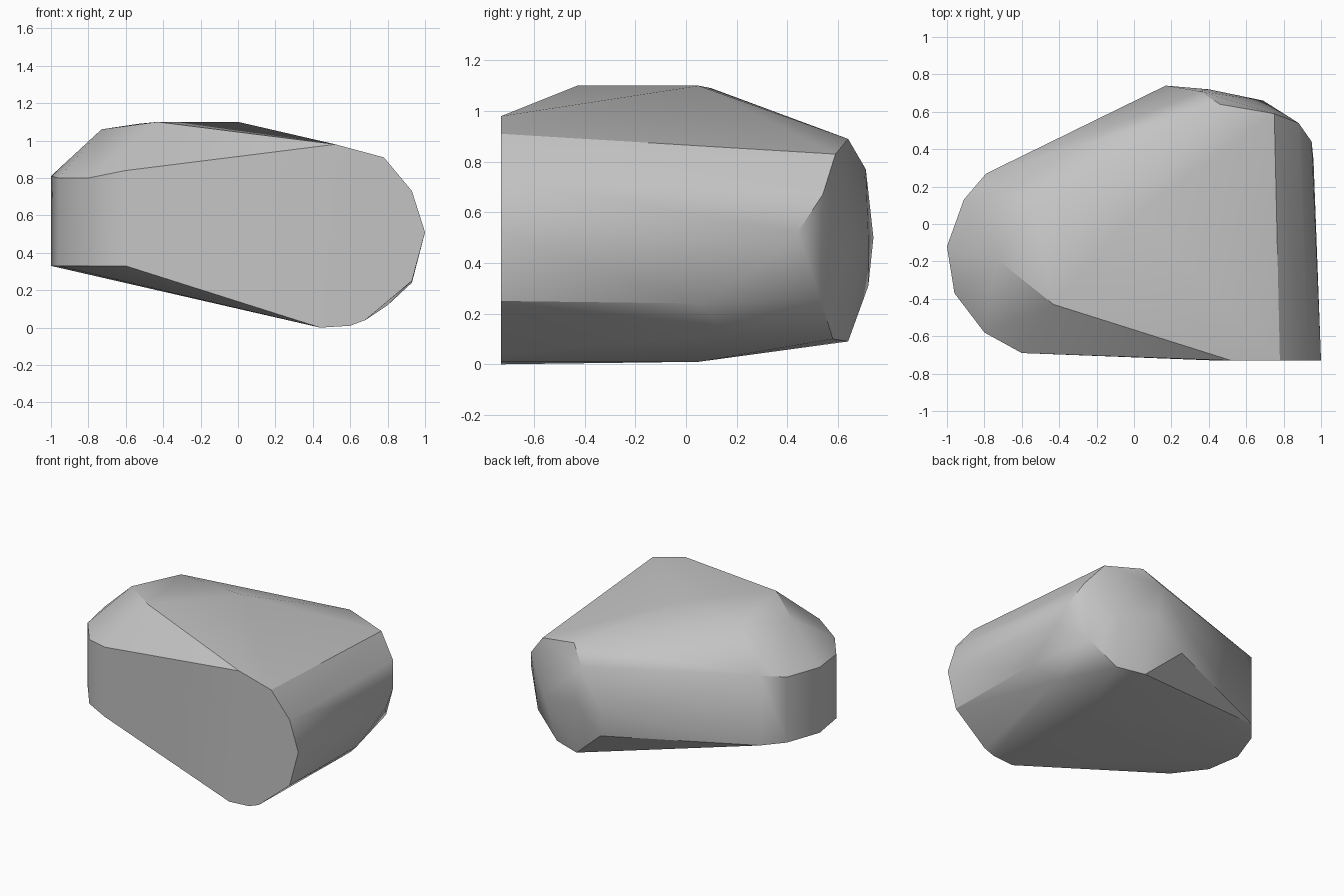
import bpy
import bmesh
import math


def remove_default_cube():
    cube = bpy.data.objects.get("Cube")
    if cube is not None:
        bpy.data.objects.remove(cube, do_unlink=True)


def make_material(name, color):
    material = bpy.data.materials.new(name)
    material.use_nodes = True
    material.diffuse_color = color
    material.node_tree.nodes["Principled BSDF"].inputs["Base Color"].default_value = color
    return material


def hull_object(name, points, material):
    """Wrap a convex skin around the section profiles and shade it by angle."""
    mesh = bpy.data.meshes.new(name)
    bm = bmesh.new()
    for point in points:
        bm.verts.new(point)
    result = bmesh.ops.convex_hull(bm, input=list(bm.verts))
    inside = set(result["geom_interior"]) | set(result["geom_unused"])
    loose = [item for item in inside if isinstance(item, bmesh.types.BMVert)]
    bmesh.ops.delete(bm, geom=loose, context="VERTS")
    bmesh.ops.dissolve_limit(bm, angle_limit=math.radians(1),
                             verts=list(bm.verts), edges=list(bm.edges))
    bmesh.ops.recalc_face_normals(bm, faces=list(bm.faces))
    bm.to_mesh(mesh)
    bm.free()
    mesh.materials.append(material)
    stone = bpy.data.objects.new(name, mesh)
    bpy.context.collection.objects.link(stone)
    bpy.ops.object.select_all(action="DESELECT")
    stone.select_set(True)
    bpy.context.view_layer.objects.active = stone
    bpy.ops.object.shade_smooth_by_angle(angle=math.radians(30))
    return stone


remove_default_cube()

# Flat front cut, as x and z
front_y = -.73
front_profile = [(.52, .98), (.78, .91), (.93, .73), (1, .51),
                 (.93, .25), (.68, .04), (.6, .01), (.44, 0)]
front_cut = [(x, front_y, z) for x, z in front_profile]

# Upright rounded end, as x, y and the height of its upper rim
base_z = .33
end_profile = [(-.6, -.69, .84), (-.8, -.58, .8), (-.96, -.37, .8),
               (-1, -.12, .81), (-.91, .13, .81), (-.79, .27, .84)]
upper_rim = end_profile
lower_rim = [(x, y, base_z) for x, y, z in end_profile]

# Crown and its shoulder
crown = [(-.43, -.43, 1.1), (0, .05, 1.1), (-.53, .1, 1.09),
         (-.73, -.19, 1.06), (-.73, .17, .94)]

# Rim and slight bulge of the back end
back_rim = [(.46, .64, .89), (.75, .59, .83), (.88, .54, .67),
            (.95, .44, .52), (.83, .53, .26), (.64, .58, .1),
            (.44, .64, .09), (.19, .72, .31), (.17, .74, .5)]
back_bulge = [(.4, .72, .5), (.69, .66, .45), (.35, .71, .77)]

# Chipped lower flank and underside
flank = [(.96, .34, .42), (.93, .05, .24), (.8, .17, .12), (.45, .05, .01)]

stone_grey = make_material("stone grey", (.55, .55, .55, 1))
hull_object("boulder",
            front_cut + upper_rim + lower_rim + crown + back_rim + back_bulge + flank,
            stone_grey)
